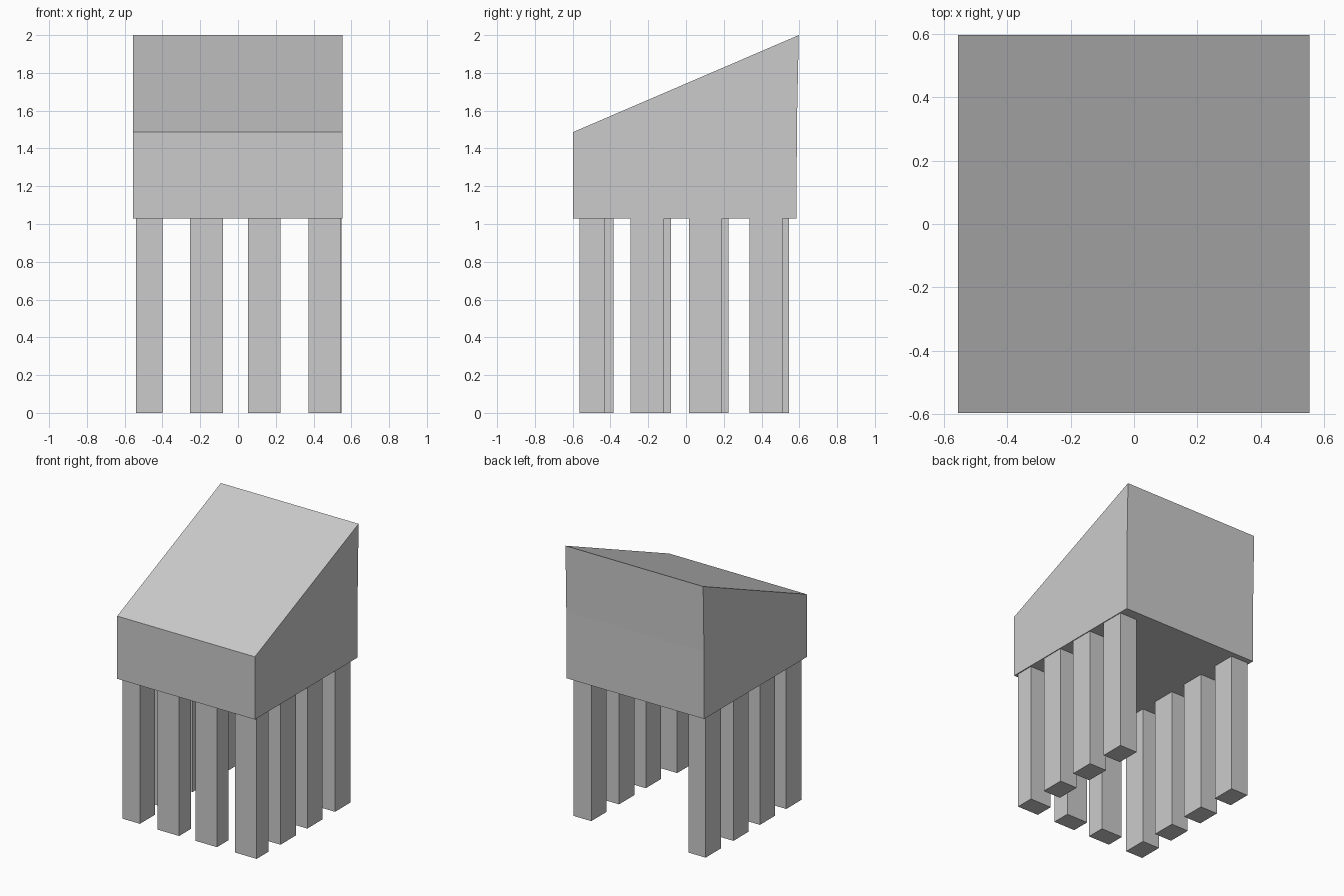
import bpy
import bmesh

cube = bpy.data.objects.get("Cube")
if cube:
    bpy.data.objects.remove(cube, do_unlink=True)

# Single plain material
grey = bpy.data.materials.new("light_grey")
grey.use_nodes = True
colour = (0.6, 0.6, 0.6, 1)
grey.diffuse_color = colour
grey.node_tree.nodes["Principled BSDF"].inputs["Base Color"].default_value = colour

BASE = 1.03  # underside of the body


def extrude_x(name, profile, x0, x1):
    """Solid made by sweeping a (y, z) outline from x0 to x1."""
    bm = bmesh.new()
    face = bm.faces.new([bm.verts.new((x0, y, z)) for y, z in profile])
    swept = bmesh.ops.extrude_face_region(bm, geom=[face])
    verts = [v for v in swept["geom"] if isinstance(v, bmesh.types.BMVert)]
    bmesh.ops.translate(bm, verts=verts, vec=(x1 - x0, 0, 0))
    bmesh.ops.recalc_face_normals(bm, faces=bm.faces)
    mesh = bpy.data.meshes.new(name)
    bm.to_mesh(mesh)
    bm.free()
    mesh.materials.append(grey)
    obj = bpy.data.objects.new(name, mesh)
    bpy.context.collection.objects.link(obj)
    return obj


def leg(name, x0, x1, y0, y1):
    extrude_x(name, [(y0, 0), (y1, 0), (y1, BASE), (y0, BASE)], x0, x1)


# Body with a sloping roof and a slightly overhanging back
extrude_x("body", [(-0.597, BASE), (0.585, BASE), (0.587, 1.52),
                   (0.597, 2.0), (-0.597, 1.487)], -0.556, 0.554)

# Front row of legs, between and including the left corner
for i, x in enumerate((-0.253, 0.052, 0.372)):
    leg(f"front_leg_{i + 1}", x, x + 0.174, -0.565, -0.43)

# Left row, behind the front corner
for i, y in enumerate((-0.293, 0.015, 0.335)):
    leg(f"left_leg_{i + 1}", 0.406, 0.548, y, y + 0.176)

# Right row, including the front corner
for i, y in enumerate((-0.558, -0.255, 0.05, 0.37)):
    leg(f"right_leg_{i + 1}", -0.54, -0.4, y, y + 0.175)
